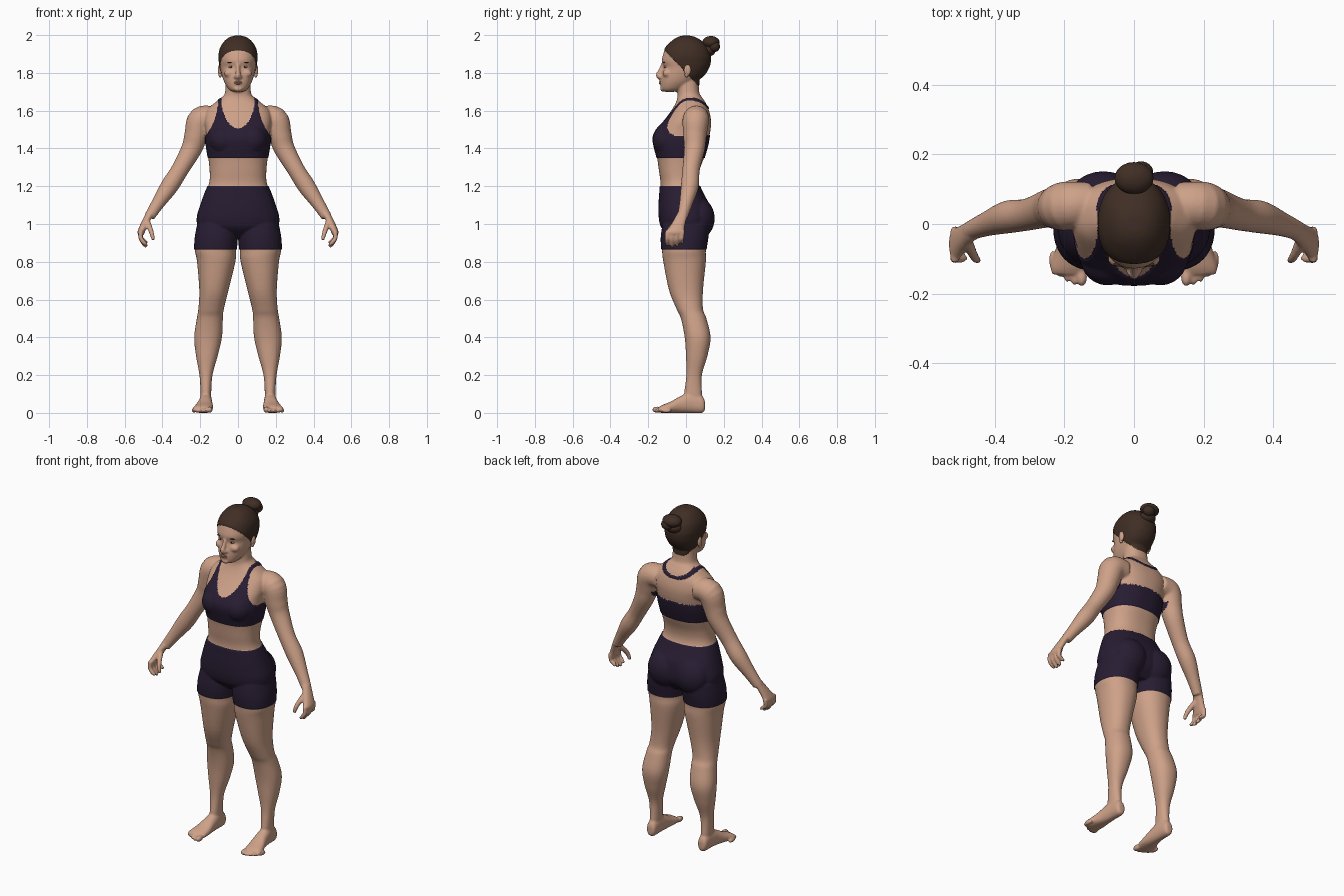
import bpy
import bmesh
from math import cos, sin, pi, hypot, copysign
from mathutils import Vector, Matrix

default = bpy.data.objects.get("Cube")
if default:
    bpy.data.objects.remove(default)


def material(name, colour):
    mat = bpy.data.materials.new(name)
    mat.use_nodes = True
    mat.diffuse_color = (*colour, 1)
    mat.node_tree.nodes["Principled BSDF"].inputs["Base Color"].default_value = (*colour, 1)
    mat.node_tree.nodes["Principled BSDF"].inputs["Roughness"].default_value = 0.7
    return mat


skin = material("skin", (0.62, 0.36, 0.25))
hair = material("dark brown hair", (0.05, 0.027, 0.018))
cloth = material("dark purple cloth", (0.021, 0.012, 0.032))
eye_white = material("eye white", (0.5, 0.38, 0.32))
lip = material("lips", (0.48, 0.22, 0.16))


def spline(rows, steps=5):
    """Smooth curve through rows of numbers."""
    rows = [Vector(r) for r in rows]
    out = []
    for i in range(len(rows) - 1):
        a, b, c, d = rows[max(i - 1, 0)], rows[i], rows[i + 1], rows[min(i + 2, len(rows) - 1)]
        for k in range(steps):
            t = k / steps
            out.append((b * 2 + (c - a) * t + (a * 2 - b * 5 + c * 4 - d) * t ** 2
                        + (b * 3 - a - c * 3 + d) * t ** 3) / 2)
    return out + [rows[-1]]


def skin_rings(bm, rings):
    """Bridge rings of points into a closed tube."""
    rings = [[bm.verts.new(p) for p in ring] for ring in rings]
    n = len(rings[0])
    for low, high in zip(rings, rings[1:]):
        for i in range(n):
            j = (i + 1) % n
            bm.faces.new((low[i], low[j], high[j], high[i]))
    bm.faces.new(rings[0][::-1])
    bm.faces.new(rings[-1])


def stack(bm, rows, side=1, along="z", power=2.2, n=40):
    """Rounded sections given as position, min and max of the two cross axes."""
    rings = []
    for t, a0, a1, b0, b1 in spline(rows):
        ring = []
        for i in range(n):
            c, s = cos(2 * pi * i / n), sin(2 * pi * i / n)
            a = (a0 + a1) / 2 + (a1 - a0) / 2 * copysign(abs(c) ** (2 / power), c)
            b = (b0 + b1) / 2 + (b1 - b0) / 2 * copysign(abs(s) ** (2 / power), s)
            ring.append((side * a, b, t) if along == "z" else (side * a, t, b))
        rings.append(ring)
    skin_rings(bm, rings)


def tube(bm, rows, side=1, n=24):
    """Round limb along points with a radius each."""
    pts = spline(rows)
    rings = []
    for i, p in enumerate(pts):
        t = (pts[min(i + 1, len(pts) - 1)].xyz - pts[max(i - 1, 0)].xyz).normalized()
        u = Vector((0, 1, 0)).cross(t).normalized()
        v = t.cross(u)
        ring = [p.xyz + (u * cos(2 * pi * k / n) + v * sin(2 * pi * k / n)) * p.w for k in range(n)]
        rings.append([(side * q.x, q.y, q.z) for q in ring])
    skin_rings(bm, rings)


def blob(bm, centre, radii, side=1):
    x, y, z = centre
    bmesh.ops.create_uvsphere(bm, u_segments=24, v_segments=14, radius=1,
                              matrix=Matrix.Translation((side * x, y, z)) @ Matrix.Diagonal((*radii, 1)))


def finish(bm, name, *mats):
    bmesh.ops.recalc_face_normals(bm, faces=bm.faces)
    for f in bm.faces:
        f.smooth = True
    mesh = bpy.data.meshes.new(name)
    bm.to_mesh(mesh)
    bm.free()
    obj = bpy.data.objects.new(name, mesh)
    bpy.context.collection.objects.link(obj)
    for m in mats:
        mesh.materials.append(m)
    return obj


def ellipsoid(name, mat, *shapes, side=1):
    bm = bmesh.new()
    for centre, radii in shapes:
        blob(bm, centre, radii, side)
    return finish(bm, name, mat)


bm = bmesh.new()

# Torso and neck: height, half width, front, back
torso = [(.93, .12, -.07, .08), (.98, .2, -.125, .12), (1.03, .215, -.14, .13), (1.1, .196, -.142, .12),
         (1.16, .175, -.138, .09), (1.22, .152, -.135, .066), (1.28, .15, -.143, .07),
         (1.35, .157, -.153, .095), (1.42, .168, -.17, .115), (1.46, .17, -.173, .122),
         (1.5, .172, -.155, .13), (1.55, .178, -.115, .132), (1.6, .168, -.078, .122),
         (1.64, .125, -.055, .105), (1.67, .085, -.045, .085), (1.7, .068, -.045, .07), (1.8, .064, -.045, .065)]
stack(bm, [(z, -w, w, f, b) for z, w, f, b in torso], power=2.35, n=64)

# Head: height, half width, front, back
head = [(1.7, .028, -.115, -.06), (1.715, .05, -.13, -.01), (1.75, .072, -.133, .045), (1.79, .086, -.13, .095),
        (1.83, .094, -.12, .12), (1.86, .098, -.128, .128), (1.89, .1, -.123, .128), (1.93, .092, -.108, .115),
        (1.965, .07, -.075, .083), (1.985, .044, -.045, .05), (1.993, .018, -.02, .022)]
stack(bm, [(z, -w, w, f, b) for z, w, f, b in head], n=64)
tube(bm, [(0, -.12, 1.85, .009), (0, -.134, 1.815, .011), (0, -.146, 1.787, .014), (0, -.132, 1.772, .013)])
blob(bm, (0, -.126, 1.748), (.026, .014, .016))
blob(bm, (0, -.123, 1.716), (.024, .014, .015))

for side in (1, -1):
    # Face and seat fullness
    blob(bm, (.013, -.136, 1.78), (.01, .012, .009), side)
    blob(bm, (.045, -.1, 1.797), (.03, .024, .022), side)
    blob(bm, (.088, .065, 1.03), (.1, .083, .105), side)
    blob(bm, (.075, -.1, 1.445), (.075, .073, .075), side)
    # Leg: height, inner, outer, front, back
    stack(bm, [(1, .002, .212, -.12, .12), (.93, .004, .225, -.13, .115), (.86, .01, .228, -.127, .105),
               (.8, .014, .217, -.12, .105), (.65, .05, .205, -.09, .09), (.55, .075, .21, -.05, .09),
               (.5, .08, .218, -.027, .108), (.4, .085, .232, -.007, .13), (.3, .108, .222, 0, .113),
               (.2, .135, .204, .002, .084), (.1, .142, .198, -.01, .085), (.04, .142, .198, -.01, .09)], side)
    # Foot: from heel to toes
    stack(bm, [(.1, .152, .188, .015, .06), (.085, .142, .198, 0, .09), (.03, .138, .203, 0, .11),
               (-.03, .135, .212, 0, .088), (-.08, .132, .228, 0, .06), (-.125, .136, .24, 0, .042),
               (-.145, .145, .236, .004, .03)], side, along="y")
    for i in range(5):
        r = .017 if i == 0 else .012
        blob(bm, (.15 + .021 * i, -.152 + .003 * i * i, r), (r * .9, .028, r), side)
    # Arm
    tube(bm, [(.12, .06, 1.56, .06), (.195, .052, 1.552, .07), (.222, .047, 1.47, .062), (.245, .045, 1.4, .055),
              (.306, .027, 1.29, .046), (.363, .02, 1.2, .047), (.423, 0, 1.11, .035), (.468, -.018, 1.04, .028)], side)
    # Palm, fingers and thumb
    stack(bm, [(1.06, .442, .487, -.045, .012), (1, .474, .516, -.078, -.004), (.96, .492, .532, -.105, -.01),
               (.945, .498, .53, -.1, -.015)], side)
    for i in range(4):
        y = -.097 + .026 * i
        drop = (.008, 0, .004, .018)[i]
        tube(bm, [(.514, y, .965, .014), (.515, y - .004, .925, .012), (.497, y - .004, .893 + drop, .011),
                  (.483, y, .88 + drop, .008)], side, 12)
    tube(bm, [(.482, -.045, 1.015, .017), (.465, -.083, .975, .014), (.455, -.1, .945, .012),
              (.448, -.105, .915, .009)], side, 12)

body = finish(bm, "body")

# Fuse the parts into one smooth surface
remesh = body.modifiers.new("fuse", "REMESH")
remesh.mode = "VOXEL"
remesh.voxel_size = 0.006
relax = body.modifiers.new("relax", "SMOOTH")
relax.factor = 0.5
relax.iterations = 3
graph = bpy.context.evaluated_depsgraph_get()
fused = bpy.data.meshes.new_from_object(body.evaluated_get(graph))
body.modifiers.clear()
body.data = fused
fused.materials.clear()
for m in (skin, hair, cloth):
    fused.materials.append(m)

SHORTS_LOW, SHORTS_TOP, BRA_LOW = .865, 1.2, 1.35


def region(p):
    """Material slot for a point on the body: skin, hair or cloth."""
    x, y, z = abs(p.x), p.y, p.z
    if z > 1.7 and z > 1.8 - 1.05 * y:
        return 1
    if SHORTS_LOW < z < SHORTS_TOP and x < .26:
        return 2
    if not BRA_LOW < z < 1.69:
        return 0
    if y > .04:
        band = z < 1.47 and x < .172
        loop = .84 < hypot(x / .098, (z - 1.67) / .055) < 1.16 and z < 1.68
        return 2 if band or loop else 0
    outer = min(.105 + 1.7 * (1.66 - z) ** 2, .176)
    scoop = hypot(x / .088, (z - 1.67) / .163) < 1
    return 2 if x < outer and not scoop and (z < 1.46 or y < .04) else 0


# Cut clean hems, colour the faces and lift garments and hair slightly
bm = bmesh.new()
bm.from_mesh(fused)
for z in (SHORTS_LOW, SHORTS_TOP, BRA_LOW):
    bmesh.ops.bisect_plane(bm, geom=bm.verts[:] + bm.edges[:] + bm.faces[:], plane_co=(0, 0, z), plane_no=(0, 0, 1))
for f in bm.faces:
    f.material_index = region(f.calc_center_median())
    f.smooth = True
bm.normal_update()
for v in bm.verts:
    if v.link_faces and all(f.material_index for f in v.link_faces):
        v.co += v.normal * .004
bm.to_mesh(fused)
bm.free()

# Hair bun
ellipsoid("hair_bun", hair, ((0, .132, 1.961), (.056, .046, .034)), ((0, .115, 1.92), (.047, .042, .034)),
          ((.02, .15, 1.94), (.035, .03, .03)))

# Facial details
ellipsoid("lips", lip, ((0, -.1365, 1.752), (.022, .006, .005)), ((0, -.1365, 1.744), (.019, .006, .005)))
for side, word in ((1, "left"), (-1, "right")):
    ellipsoid("ear_" + word, skin, ((.096, .008, 1.815), (.011, .018, .03)), ((.094, .003, 1.79), (.009, .01, .014)),
              side=side)
    ellipsoid("eye_" + word, eye_white, ((.036, -.108, 1.832), (.015, .008, .006)), side=side)
    ellipsoid("iris_" + word, hair, ((.036, -.1135, 1.832), (.005, .004, .005)), side=side)
    ellipsoid("eyebrow_" + word, hair, ((.04, -.1155, 1.856), (.019, .007, .003)), side=side)
